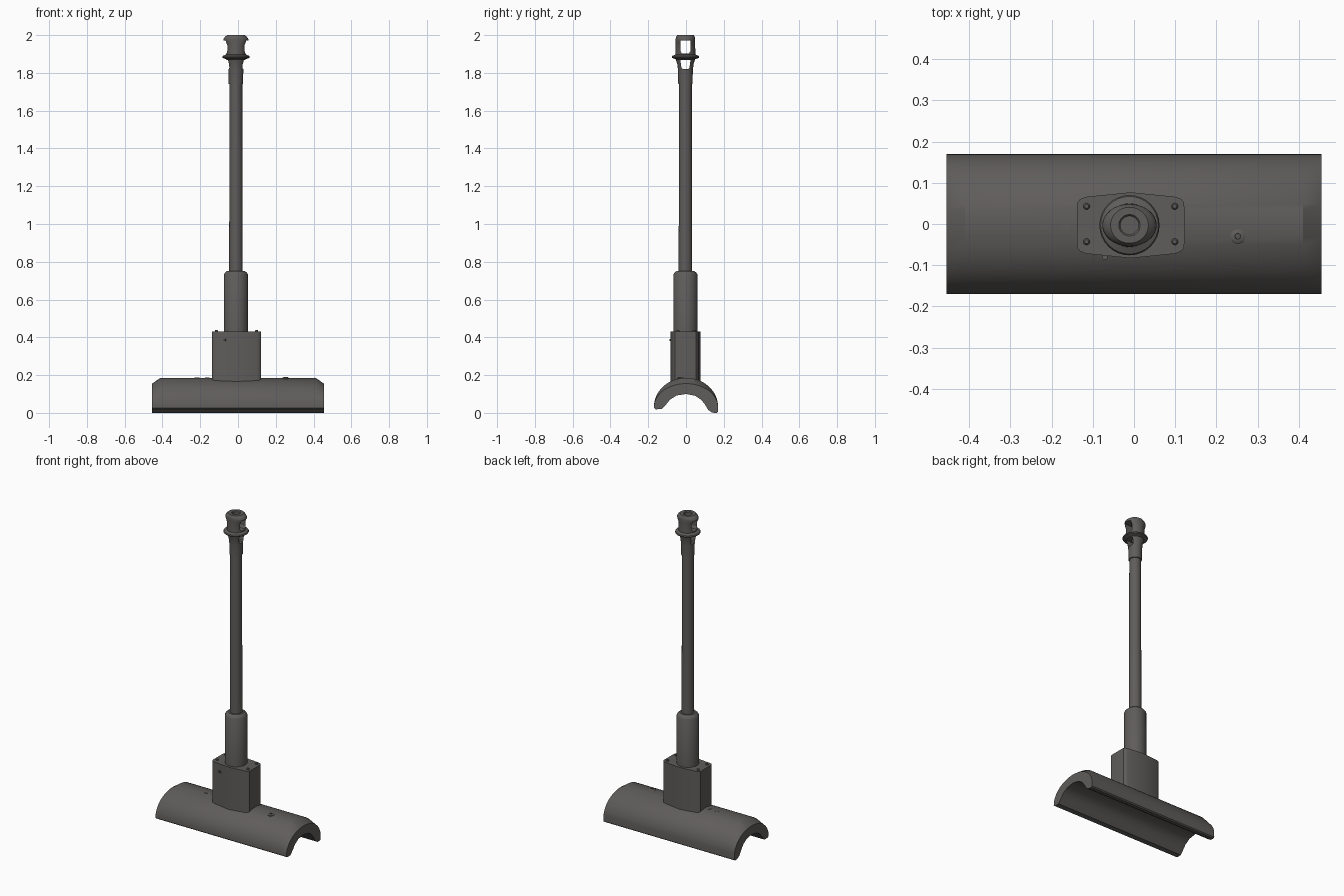
import bpy
import bmesh
import math

if "Cube" in bpy.data.objects:
    bpy.data.objects.remove(bpy.data.objects["Cube"], do_unlink=True)

AXIS = (-0.011, -0.003)

# One dark steel colour for everything
steel = bpy.data.materials.new("dark_steel")
steel.use_nodes = True
colour = (0.115, 0.109, 0.105, 1)
steel.diffuse_color = colour
steel.node_tree.nodes["Principled BSDF"].inputs["Base Color"].default_value = colour


def finish(name, bm, smooth=True):
    bmesh.ops.remove_doubles(bm, verts=bm.verts, dist=1e-5)
    bmesh.ops.recalc_face_normals(bm, faces=bm.faces)
    mesh = bpy.data.meshes.new(name)
    bm.to_mesh(mesh)
    bm.free()
    mesh.materials.append(steel)
    obj = bpy.data.objects.new(name, mesh)
    bpy.context.collection.objects.link(obj)
    if smooth:
        shade(obj)
    return obj


def shade(obj):
    bpy.ops.object.select_all(action="DESELECT")
    obj.select_set(True)
    bpy.context.view_layer.objects.active = obj
    bpy.ops.object.shade_smooth_by_angle(angle=math.radians(32))


def loft(name, rings, smooth=True):
    """Skin closed rings of points and cap both ends."""
    bm = bmesh.new()
    rows = [[bm.verts.new(p) for p in ring] for ring in rings]
    n = len(rows[0])
    for a, b in zip(rows, rows[1:]):
        for i in range(n):
            j = (i + 1) % n
            bm.faces.new((a[i], a[j], b[j], b[i]))
    bm.faces.new(rows[0])
    bm.faces.new(rows[-1])
    return finish(name, bm, smooth)


def lathe(name, profile, centre=AXIS, sides=32):
    """Profile points are radius, height and an optional y squash."""
    rings = []
    for point in profile:
        r, z = point[:2]
        squash = point[2] if len(point) > 2 else 1
        rings.append([(centre[0] + r * math.cos(t), centre[1] + r * squash * math.sin(t), z)
                      for t in (2 * math.pi * i / sides for i in range(sides))])
    return loft(name, rings)


def cut(target, outline):
    """Cut a slot with a (y, z) outline straight through along x."""
    cutter = loft("slot_cutter", [[(x, AXIS[1] + y, z) for y, z in outline] for x in (-0.2, 0.2)], False)
    cutter.hide_render = True
    mod = target.modifiers.new("slot", "BOOLEAN")
    mod.object = cutter
    mod.solver = "EXACT"
    bpy.context.view_layer.objects.active = target
    bpy.ops.object.modifier_apply(modifier=mod.name)
    bpy.data.objects.remove(cutter, do_unlink=True)


# Curved mantlet: arch section with chamfered upper ends
inner = [(0.17, 0.006), (0.163, 0), (0.14, 0.001), (0.118, 0.015), (0.1, 0.045), (0.08, 0.07),
         (0.05, 0.09), (0, 0.1), (-0.05, 0.092), (-0.085, 0.07), (-0.105, 0.045),
         (-0.128, 0.02), (-0.16, 0.019), (-0.17, 0.027)]


def section(x, rise):
    arc = [(0.17 * math.cos(t), 0.03 + rise * math.sin(t))
           for t in (math.pi * (1 - i / 32) for i in range(1, 32))]
    return [(x, y, z) for y, z in inner + arc]


loft("mantlet", [section(-0.455, 0.125), section(-0.41, 0.156),
                 section(0.41, 0.156), section(0.455, 0.125)])

# Barrel housing block with faceted, rounded outline
half = [(0.13, 0.045), (0.129, 0.056), (0.122, 0.064), (0.108, 0.069), (0, 0.08)]
quarter_up = half + [(-x, y) for x, y in reversed(half[:-1])]
outline = quarter_up + [(-x, -y) for x, y in quarter_up]
loft("barrel_housing", [[(x - 0.008, y - 0.003, z) for x, y in outline] for z in (0.125, 0.432)])

# Bolts on the housing top
for sx in (-1, 1):
    for sy in (-1, 1):
        lathe("housing_bolt", [(0.008, 0.425), (0.008, 0.436), (0.005, 0.44)],
              (-0.008 + sx * 0.107, sy * 0.043), 12)

# Small stud on the housing front
lathe("housing_stud", [(0.007, 0.38), (0.007, 0.39)], (-0.071, -0.08), 12)

# Recoil sleeve and barrel
lathe("recoil_sleeve", [(0.064, 0.42), (0.064, 0.732), (0.058, 0.742), (0.046, 0.752), (0.036, 0.752)])
lathe("barrel", [(0.036, 0.74), (0.0335, 1.75)])

# Muzzle brake: flared neck, collar, elongated cap and open bore
brake = lathe("muzzle_brake", [
    (0.033, 1.74), (0.038, 1.742), (0.039, 1.81), (0.043, 1.845), (0.051, 1.872),
    (0.07, 1.879), (0.073, 1.884), (0.07, 1.89), (0.053, 1.897),
    (0.053, 1.945, 0.97), (0.06, 1.96, 0.86), (0.066, 1.974, 0.78), (0.065, 1.981, 0.79),
    (0.058, 1.991, 0.85), (0.046, 2.0, 0.95), (0.026, 2.0), (0.022, 1.995), (0.022, 1.78)])
cut(brake, [(-0.027, 1.972), (0.027, 1.972), (0.027, 1.917), (0.019, 1.903),
            (-0.019, 1.903), (-0.027, 1.917)])
cut(brake, [(-0.027, 1.869), (0.027, 1.869), (0.021, 1.826), (0.014, 1.82),
            (-0.014, 1.82), (-0.021, 1.826)])
shade(brake)

# Flush plugs and sight fitting on the mantlet
for x in (-0.217, -0.164):
    lathe("mantlet_plug", [(0.012, 0.178), (0.012, 0.187)], (x, -0.002), 20)
lathe("sight_fitting", [(0.018, 0.172), (0.018, 0.185), (0.011, 0.189), (0.007, 0.189),
                        (0.006, 0.178)], (0.252, -0.03), 20)
